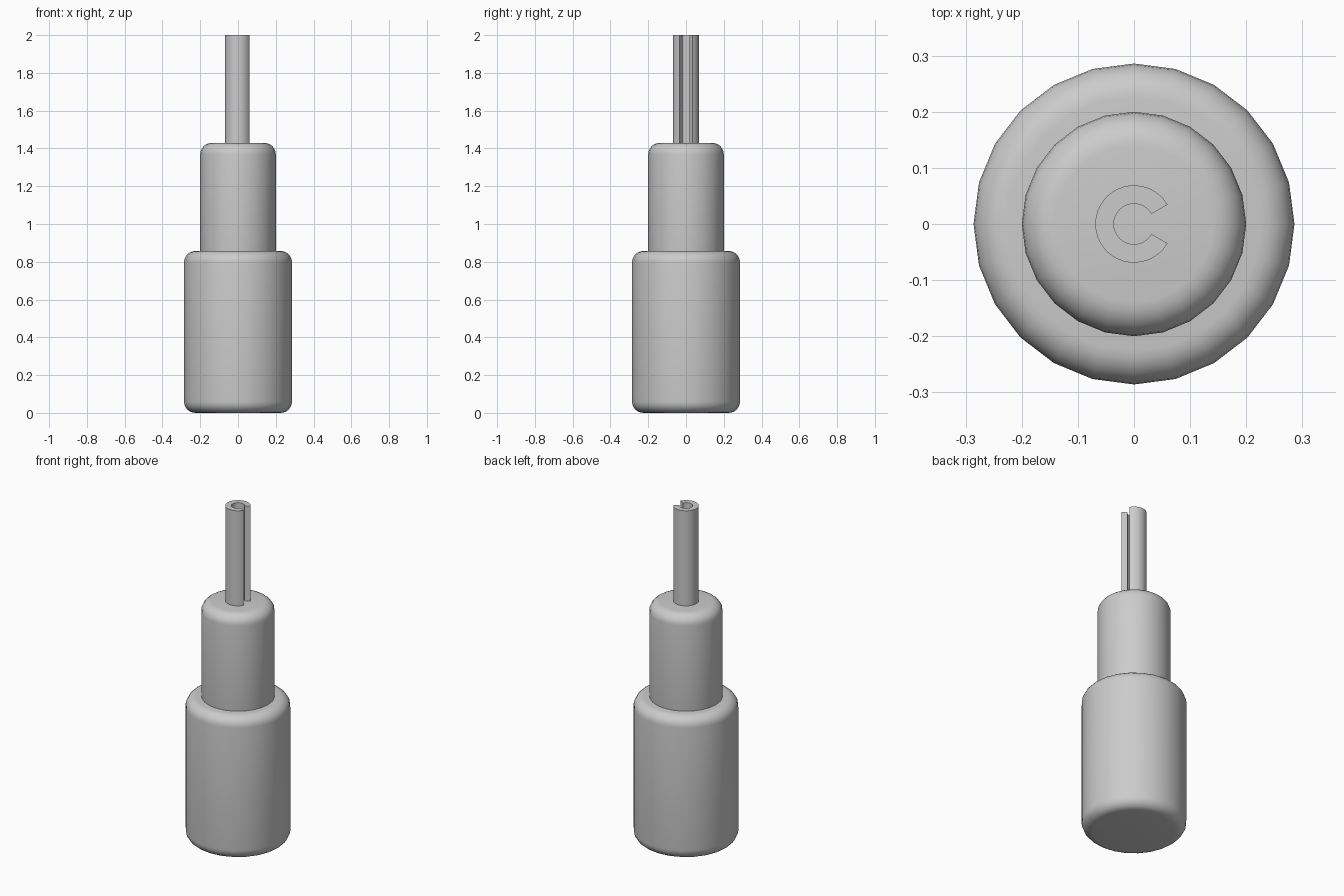
import bpy
import bmesh
from math import cos, sin, pi, radians

cube = bpy.data.objects.get("Cube")
if cube:
    bpy.data.objects.remove(cube, do_unlink=True)

grey = bpy.data.materials.new("plain grey")
grey.use_nodes = True
colour = (0.6, 0.6, 0.6, 1)
grey.diffuse_color = colour
grey.node_tree.nodes["Principled BSDF"].inputs["Base Color"].default_value = colour


def finish(bm, name):
    bmesh.ops.recalc_face_normals(bm, faces=bm.faces)
    mesh = bpy.data.meshes.new(name)
    bm.to_mesh(mesh)
    bm.free()
    mesh.materials.append(grey)
    obj = bpy.data.objects.new(name, mesh)
    bpy.context.collection.objects.link(obj)
    bpy.ops.object.select_all(action="DESELECT")
    obj.select_set(True)
    bpy.context.view_layer.objects.active = obj
    bpy.ops.object.shade_smooth_by_angle(angle=radians(30))
    return obj


def rounded_cylinder(name, radius, bottom, top, fillet=0.06, sides=24, steps=6):
    """Closed cylinder with rounded rims at both ends."""
    arc = [i * pi / 2 / steps for i in range(steps + 1)]
    core = radius - fillet
    profile = [(core + fillet * sin(a), bottom + fillet * (1 - cos(a))) for a in arc]
    profile += [(core + fillet * cos(a), top - fillet * (1 - sin(a))) for a in arc]
    bm = bmesh.new()
    rings = [[bm.verts.new((r * cos(2 * pi * k / sides), r * sin(2 * pi * k / sides), z))
              for k in range(sides)] for r, z in profile]
    for low, high in zip(rings, rings[1:]):
        for k in range(sides):
            n = (k + 1) % sides
            bm.faces.new((low[k], low[n], high[n], high[k]))
    bm.faces.new(rings[0])
    bm.faces.new(rings[-1])
    return finish(bm, name)


def split_tube(name, outer, inner, bottom, top, half_gap, steps=32):
    """Tube with a lengthwise slot facing +x."""
    bm = bmesh.new()
    sections = []
    for i in range(steps + 1):
        a = half_gap + (2 * pi - 2 * half_gap) * i / steps
        sections.append([bm.verts.new((r * cos(a), r * sin(a), z))
                         for r, z in ((inner, bottom), (outer, bottom), (outer, top), (inner, top))])
    for s, t in zip(sections, sections[1:]):
        for k in range(4):
            n = (k + 1) % 4
            bm.faces.new((s[k], s[n], t[n], t[k]))
    bm.faces.new(sections[0])
    bm.faces.new(sections[-1])
    return finish(bm, name)


# Stepped body with the slotted pin on top
rounded_cylinder("lower_body", 0.286, 0, 0.857)
rounded_cylinder("upper_body", 0.2, 0.80, 1.429)
split_tube("slotted_pin", 0.069, 0.036, 1.42, 2.0, radians(30))
